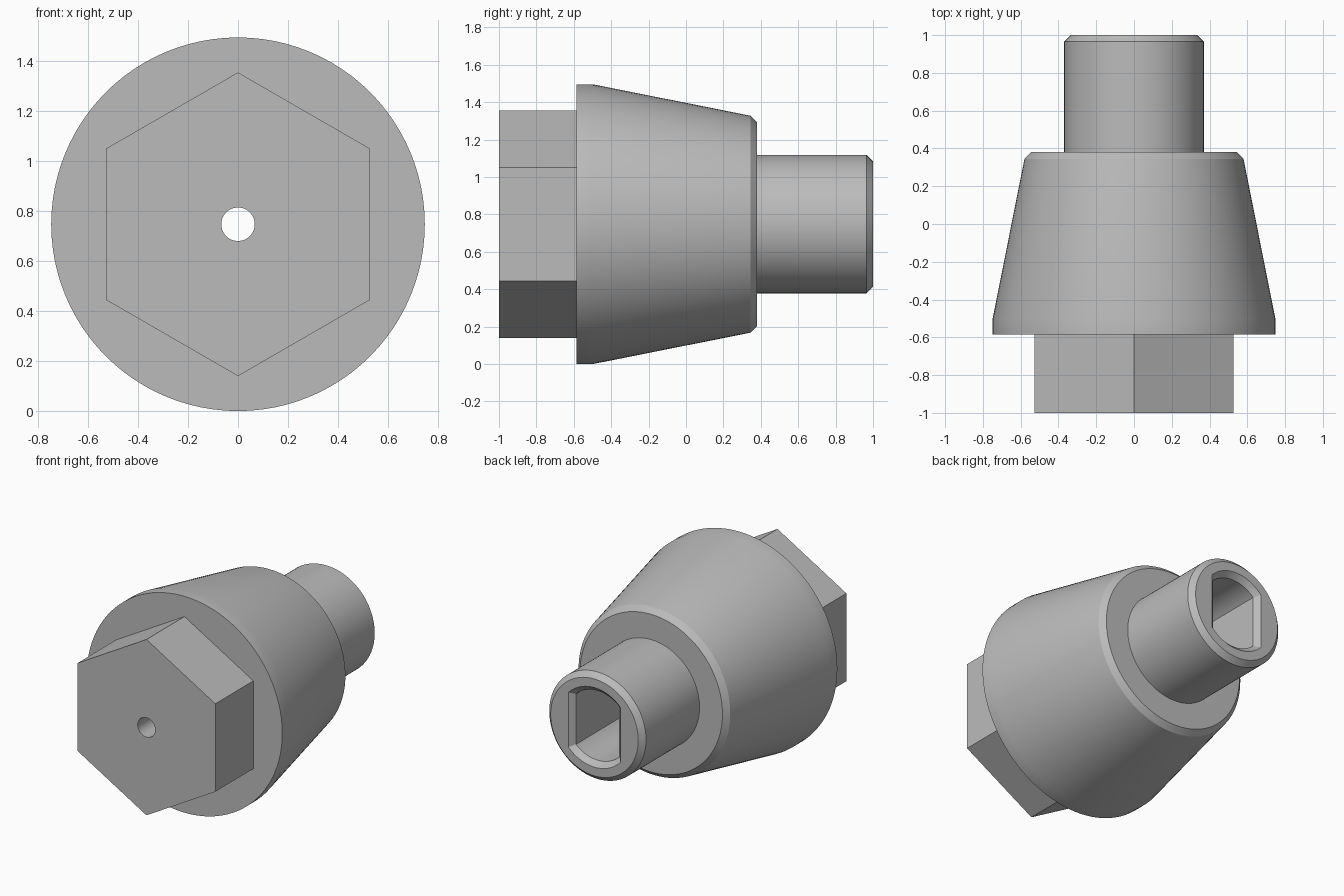
import bpy, bmesh
from math import pi, sin, cos, acos, radians

AXIS_Z = 0.748
SEGS = 96

old = bpy.data.objects.get("Cube")
if old:
    bpy.data.objects.remove(old, do_unlink=True)

# Single plain metal colour
grey = bpy.data.materials.new("plain grey metal")
grey.use_nodes = True
colour = (0.5, 0.5, 0.5, 1)
grey.diffuse_color = colour
grey.node_tree.nodes["Principled BSDF"].inputs["Base Color"].default_value = colour


def circle(y, r, n=SEGS):
    """Round or polygonal section at depth y, with a point at the top."""
    return [(r * sin(2 * pi * i / n), y, AXIS_Z + r * cos(2 * pi * i / n)) for i in range(n)]


def double_d(y, r, flat, n=32):
    """Circle of radius r cut by two upright flats at x = +-flat."""
    start = acos(flat / r)
    sweep = [start + (pi - 2 * start) * i / n for i in range(n + 1)]
    angles = sweep + [a + pi for a in sweep]
    return [(r * cos(a), y, AXIS_Z + r * sin(a)) for a in angles]


def loft(name, sections):
    """Closed solid bridging equal-sized sections."""
    bm = bmesh.new()
    rings = [[bm.verts.new(p) for p in s] for s in sections]
    for a, b in zip(rings, rings[1:]):
        for i in range(len(a)):
            j = (i + 1) % len(a)
            bm.faces.new((a[i], a[j], b[j], b[i]))
    bm.faces.new(rings[0])
    bm.faces.new(rings[-1])
    bmesh.ops.recalc_face_normals(bm, faces=bm.faces)
    mesh = bpy.data.meshes.new(name)
    bm.to_mesh(mesh)
    bm.free()
    mesh.materials.append(grey)
    obj = bpy.data.objects.new(name, mesh)
    bpy.context.collection.objects.link(obj)
    return obj


def select(obj):
    bpy.ops.object.select_all(action='DESELECT')
    obj.select_set(True)
    bpy.context.view_layer.objects.active = obj


def cut(obj, cutter):
    select(obj)
    mod = obj.modifiers.new("cut", 'BOOLEAN')
    mod.operation = 'DIFFERENCE'
    mod.solver = 'EXACT'
    mod.object = cutter
    bpy.ops.object.modifier_apply(modifier=mod.name)


# Hexagonal head
head = loft("hex_head", [circle(-1, 0.608, 6), circle(-0.583, 0.608, 6)])

# Tapered body with the chamfered shaft
profile = [(-0.585, 0.748), (-0.5, 0.748), (0.345, 0.58), (0.38, 0.545),
           (0.38, 0.37), (0.965, 0.37), (1, 0.335)]
body = loft("tapered_body_and_shaft", [circle(y, r) for y, r in profile])

# Double-D socket with a chamfered mouth, and the small centre hole
socket = loft("socket_cutter", [double_d(1.02, 0.295, 0.22),
                                double_d(0.965, 0.24, 0.165),
                                double_d(0.36, 0.24, 0.165)])
bore = loft("bore_cutter", [circle(-1.1, 0.067, 48), circle(0.5, 0.067, 48)])

cut(body, socket)
cut(body, bore)
cut(head, bore)

for cutter in (socket, bore):
    bpy.data.objects.remove(cutter, do_unlink=True)

for part in (head, body):
    select(part)
    bpy.ops.object.shade_smooth_by_angle(angle=radians(28))
